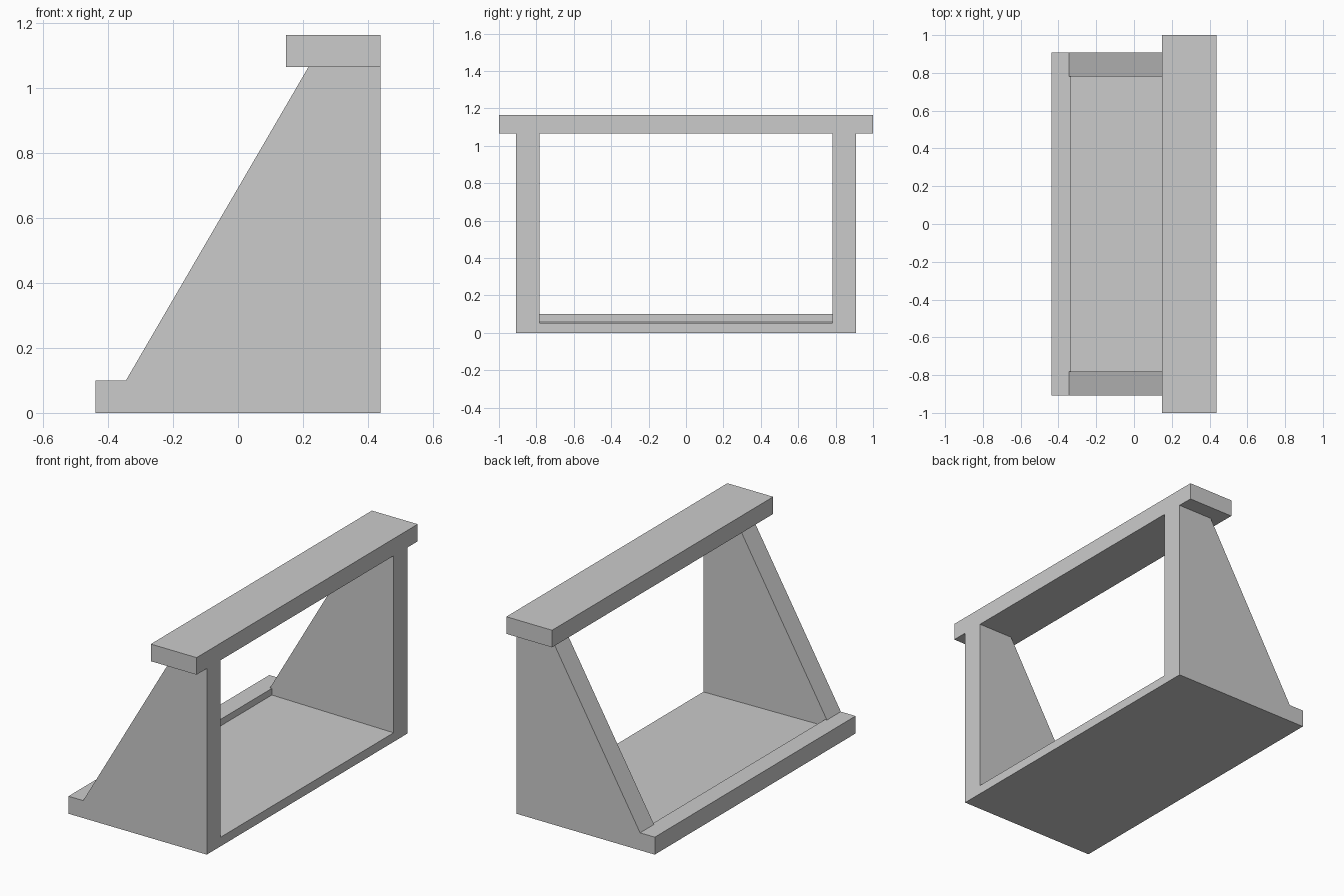
import bpy
import bmesh

if "Cube" in bpy.data.objects:
    bpy.data.objects.remove(bpy.data.objects["Cube"])


def extrude_profile(name, profile, y0, y1):
    """Closed solid from an (x, z) profile, extruded along y."""
    bm = bmesh.new()
    face = bm.faces.new([bm.verts.new((x, y0, z)) for x, z in profile])
    out = bmesh.ops.extrude_face_region(bm, geom=[face])
    moved = [v for v in out["geom"] if isinstance(v, bmesh.types.BMVert)]
    bmesh.ops.translate(bm, verts=moved, vec=(0, y1 - y0, 0))
    bmesh.ops.recalc_face_normals(bm, faces=bm.faces)
    mesh = bpy.data.meshes.new(name)
    bm.to_mesh(mesh)
    bm.free()
    obj = bpy.data.objects.new(name, mesh)
    bpy.context.collection.objects.link(obj)
    return obj


BACK, FRONT = -0.438, 0.438
INNER, OUTER = 0.782, 0.908
LIP_Z, BAR_Z, TOP_Z = 0.10, 1.065, 1.163

# Slanted side panels, one modelled and one mirrored
panel = extrude_profile("side_panels", [
    (BACK, 0), (FRONT, 0), (FRONT, BAR_Z), (0.217, BAR_Z),
    (-0.345, LIP_Z), (BACK, LIP_Z)], INNER, OUTER)
mirror = panel.modifiers.new("mirror", 'MIRROR')
mirror.use_axis = (False, True, False)

# Gently sloped floor with a raised lip along the low edge
extrude_profile("floor_tray", [
    (BACK, 0), (FRONT, 0), (FRONT, 0.052), (-0.333, 0.062),
    (-0.333, LIP_Z), (BACK, LIP_Z)], -INNER, INNER)

# Overhanging top bar
extrude_profile("top_bar", [
    (0.148, BAR_Z), (FRONT, BAR_Z), (FRONT, TOP_Z), (0.148, TOP_Z)], -1, 1)
